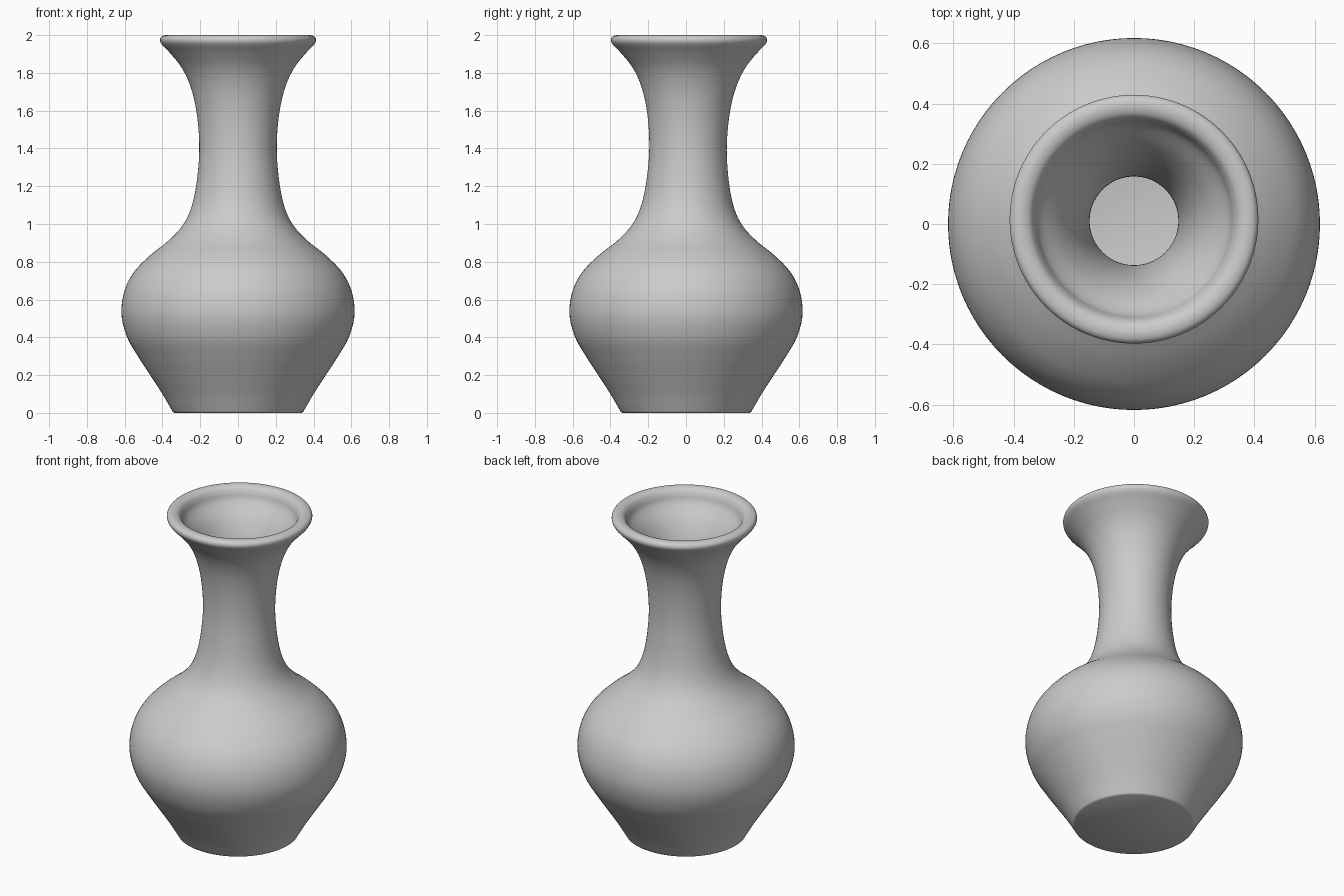
import bpy, bmesh, math
from mathutils import Vector

if "Cube" in bpy.data.objects:
    bpy.data.objects.remove(bpy.data.objects["Cube"])

SEGMENTS = 96
STEPS = 5

# Profile (radius, height): outer wall going up, over the lip, then inner wall going down
outer = [(0.345, 0.005), (0.365, 0.04), (0.40, 0.10), (0.465, 0.20), (0.53, 0.30),
         (0.587, 0.40), (0.617, 0.52), (0.603, 0.64), (0.555, 0.74), (0.47, 0.83),
         (0.37, 0.91), (0.295, 0.99), (0.25, 1.08), (0.222, 1.20), (0.206, 1.36),
         (0.209, 1.50), (0.226, 1.63), (0.256, 1.74), (0.30, 1.83), (0.36, 1.905),
         (0.403, 1.95)]
lip = [(0.413, 1.975), (0.402, 1.994), (0.375, 2.0), (0.347, 1.99), (0.33, 1.965)]
inner = [(0.312, 1.92), (0.25, 1.84), (0.20, 1.74), (0.168, 1.62), (0.152, 1.49),
         (0.148, 1.36), (0.165, 1.20), (0.195, 1.07), (0.245, 0.965), (0.33, 0.87),
         (0.43, 0.78), (0.51, 0.69), (0.55, 0.60), (0.558, 0.52), (0.53, 0.41),
         (0.475, 0.30), (0.41, 0.20), (0.34, 0.11), (0.25, 0.07)]


def smooth_path(points):
    """Catmull-Rom curve through the profile points."""
    p = [Vector(q) for q in points]
    p = [p[0]] + p + [p[-1]]
    path = []
    for a, b, c, d in zip(p, p[1:], p[2:], p[3:]):
        for i in range(STEPS):
            t = i / STEPS
            path.append(0.5 * (2 * b + (c - a) * t + (2 * a - 5 * b + 4 * c - d) * t ** 2
                               + (3 * b - a - 3 * c + d) * t ** 3))
    path.append(p[-1])
    return path


# Revolve the profile; the neck leans very slightly to the back
bm = bmesh.new()
rings = []
for r, z in smooth_path(outer + lip + inner):
    lean = 0.016 * min(1, max(0, (z - 0.6) / 1.2))
    rings.append([bm.verts.new((r * math.cos(2 * math.pi * k / SEGMENTS),
                                r * math.sin(2 * math.pi * k / SEGMENTS) + lean, z))
                  for k in range(SEGMENTS)])
for low, high in zip(rings, rings[1:]):
    for k in range(SEGMENTS):
        n = (k + 1) % SEGMENTS
        bm.faces.new((low[k], low[n], high[n], high[k]))

# Flat foot and inside floor
foot = [bm.verts.new((v.co.x * 0.975, v.co.y * 0.975, 0)) for v in rings[0]]
for k in range(SEGMENTS):
    n = (k + 1) % SEGMENTS
    bm.faces.new((foot[k], foot[n], rings[0][n], rings[0][k]))
bm.faces.new(foot[::-1])
bm.faces.new(rings[-1])
bmesh.ops.recalc_face_normals(bm, faces=bm.faces)

mesh = bpy.data.meshes.new("vase")
bm.to_mesh(mesh)
bm.free()
vase = bpy.data.objects.new("vase", mesh)
bpy.context.collection.objects.link(vase)
bpy.context.view_layer.objects.active = vase
vase.select_set(True)
bpy.ops.object.shade_smooth_by_angle(angle=math.radians(35))
